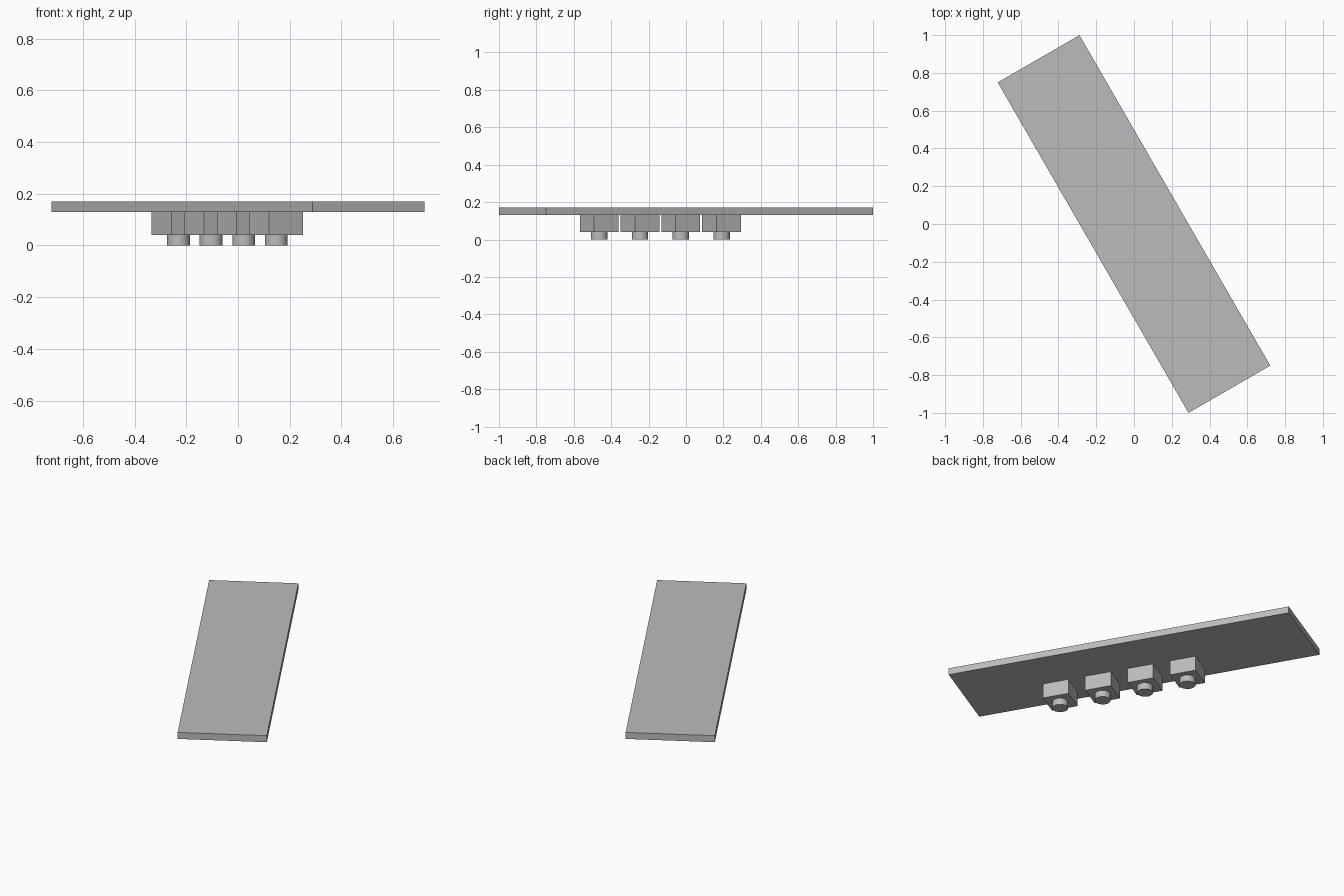
import bpy, math
from mathutils import Matrix, Vector

if "Cube" in bpy.data.objects:
    bpy.data.objects.remove(bpy.data.objects["Cube"], do_unlink=True)

grey = bpy.data.materials.new("plain grey")
grey.use_nodes = True
colour = (0.5, 0.5, 0.5, 1)
grey.diffuse_color = colour
grey.node_tree.nodes["Principled BSDF"].inputs["Base Color"].default_value = colour

TURN = math.radians(-60)
SPIN = Matrix.Rotation(TURN, 3, "Z")


def finish(name):
    obj = bpy.context.object
    obj.name = name
    obj.data.materials.append(grey)
    return obj


def box(name, along, across, bottom, top, length, width):
    """Box placed in the plate's own turned frame."""
    centre = SPIN @ Vector((along, across, (bottom + top) / 2))
    bpy.ops.mesh.primitive_cube_add(size=1, location=centre, rotation=(0, 0, TURN))
    obj = finish(name)
    obj.scale = (length, width, top - bottom)


def peg(name, along, across, bottom, top, radius):
    centre = SPIN @ Vector((along, across, (bottom + top) / 2))
    bpy.ops.mesh.primitive_cylinder_add(vertices=48, radius=radius,
                                        depth=top - bottom, location=centre)
    finish(name)
    bpy.ops.object.shade_smooth_by_angle()


# Long flat plate
box("plate", 0, 0, 0.13, 0.17, 2.02, 0.5)

# Row of square blocks beneath, each with a round peg
for i in range(4):
    along = 0.098 + (i - 1.5) * 0.252
    box(f"block_{i + 1}", along, -0.104, 0.04, 0.13, 0.152, 0.152)
    peg(f"peg_{i + 1}", along, -0.104, 0, 0.04, 0.044)
